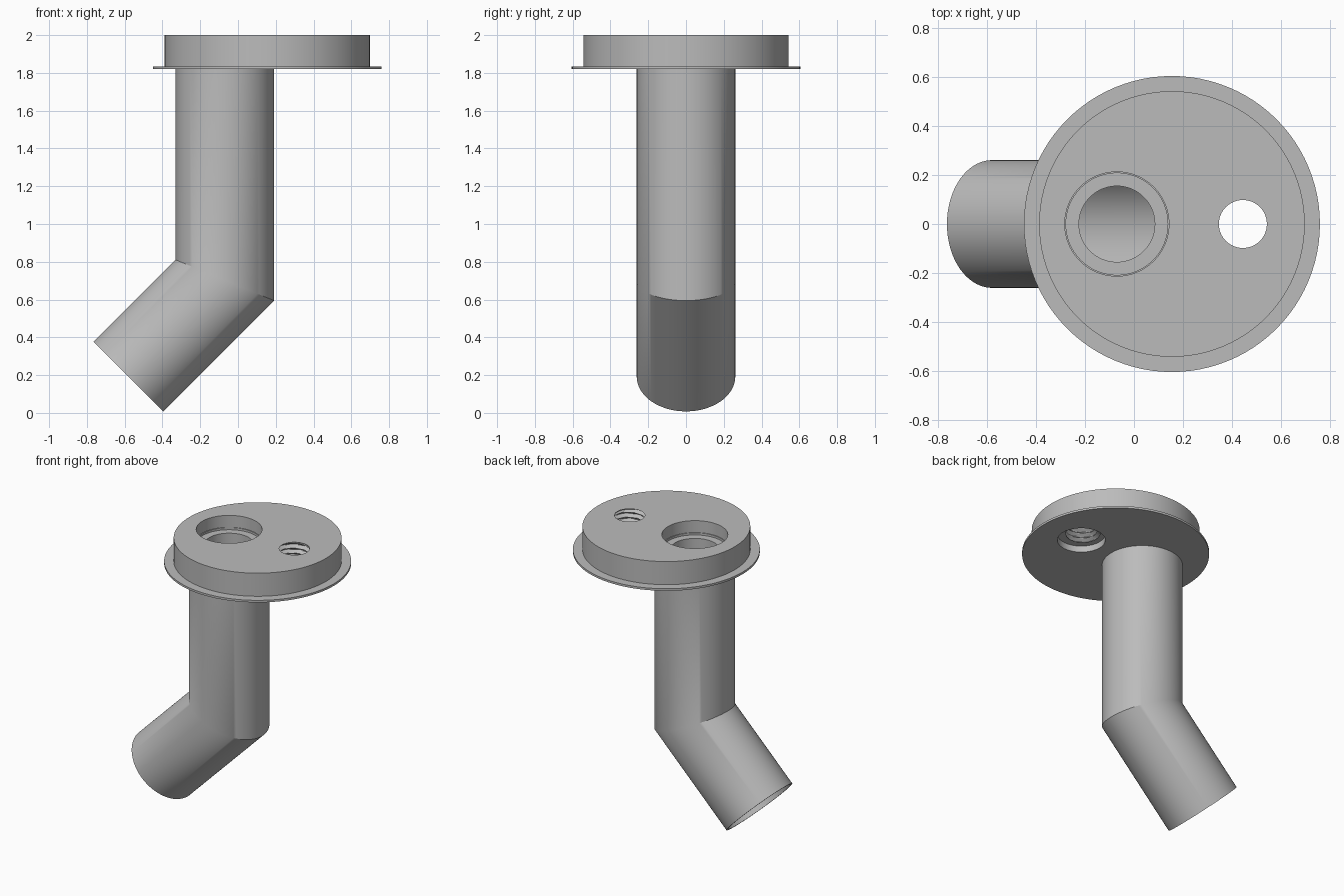
import bpy, bmesh, math

if "Cube" in bpy.data.objects:
    bpy.data.objects.remove(bpy.data.objects["Cube"], do_unlink=True)

TAU = 2 * math.pi
SEG = 96
PIPE_X, CAP_X, HOLE_X = -0.07, 0.155, 0.445
BASE, TOP = 1.82, 2.0

grey = bpy.data.materials.new("plain grey")
grey.use_nodes = True
colour = (0.5, 0.5, 0.5, 1)
grey.diffuse_color = colour
grey.node_tree.nodes["Principled BSDF"].inputs["Base Color"].default_value = colour


def loft(name, rings, close=False):
    """Skin equal rings of points; close joins last to first, otherwise the ends are capped."""
    bm = bmesh.new()
    loops = [[bm.verts.new(p) for p in ring] for ring in rings]
    n = len(loops[0])
    pairs = list(zip(loops, loops[1:]))
    if close:
        pairs.append((loops[-1], loops[0]))
    else:
        bm.faces.new(loops[0])
        bm.faces.new(loops[-1])
    for a, b in pairs:
        for i in range(n):
            j = (i + 1) % n
            bm.faces.new((a[i], a[j], b[j], b[i]))
    bmesh.ops.recalc_face_normals(bm, faces=bm.faces)
    mesh = bpy.data.meshes.new(name)
    bm.to_mesh(mesh)
    bm.free()
    mesh.materials.append(grey)
    obj = bpy.data.objects.new(name, mesh)
    bpy.context.collection.objects.link(obj)
    return obj


def turned(name, x, profile):
    """Solid of revolution about a vertical axis at x."""
    return loft(name, [[(x + r * math.cos(TAU * i / SEG), r * math.sin(TAU * i / SEG), z)
                        for i in range(SEG)] for r, z in profile])


def activate(obj):
    bpy.ops.object.select_all(action='DESELECT')
    obj.select_set(True)
    bpy.context.view_layer.objects.active = obj


def cut(obj, cutter):
    cutter.hide_render = True
    mod = obj.modifiers.new("cut", 'BOOLEAN')
    mod.operation, mod.solver, mod.object = 'DIFFERENCE', 'EXACT', cutter
    activate(obj)
    bpy.ops.object.modifier_apply(modifier=mod.name)
    bpy.data.objects.remove(cutter, do_unlink=True)


def smooth(obj):
    activate(obj)
    bpy.ops.object.shade_smooth_by_angle(angle=math.radians(30))


# Round cap with a thin flange
cap = turned("flanged_cap", CAP_X, [(0.605, BASE), (0.605, 1.835), (0.543, 1.835), (0.543, TOP)])

# Stepped bore above the pipe
cut(cap, turned("bore_cutter", PIPE_X, [(0.155, BASE - 0.1), (0.155, 1.9), (0.208, 1.9),
                                        (0.208, 1.915), (0.213, 1.915), (0.213, TOP + 0.1)]))

# Helical screw thread, fading out at the top face
PITCH, STEPS = 0.036, 48


def thread_ring(z):
    fade = max(0, min(1, (TOP - z) / 0.012))
    ring = []
    for i in range(SEG):
        phase = (z / PITCH - i / SEG) % 1
        r = 0.098 + 0.027 * fade * (1 - abs(2 * phase - 1))
        ring.append((HOLE_X + r * math.cos(TAU * i / SEG), r * math.sin(TAU * i / SEG), z))
    return ring


low, high = BASE + 0.03, TOP + 0.05
cut(cap, loft("thread_cutter", [thread_ring(low + (high - low) * k / STEPS)
                                for k in range(STEPS + 1)]))

# Wider relief under the threaded hole
cut(cap, turned("relief_cutter", HOLE_X, [(0.155, BASE - 0.1), (0.155, BASE + 0.045)]))
smooth(cap)

# Hollow pipe with a mitred bend
BEND_Z, LEG = 0.7025, 0.51
SLOPE = math.tan(math.pi / 8)
DIAG = math.sqrt(0.5)


def pipe_rings(r):
    top, bend, end = [], [], []
    for i in range(SEG):
        u, v = r * math.cos(TAU * i / SEG), r * math.sin(TAU * i / SEG)
        top.append((PIPE_X + u, v, BASE))
        bend.append((PIPE_X + u, v, BEND_Z - SLOPE * u))
        end.append((PIPE_X - LEG + DIAG * u, v, BEND_Z - LEG - DIAG * u))
    return [top, bend, end]


pipe = loft("bent_pipe", pipe_rings(0.261) + pipe_rings(0.247)[::-1], close=True)
smooth(pipe)
